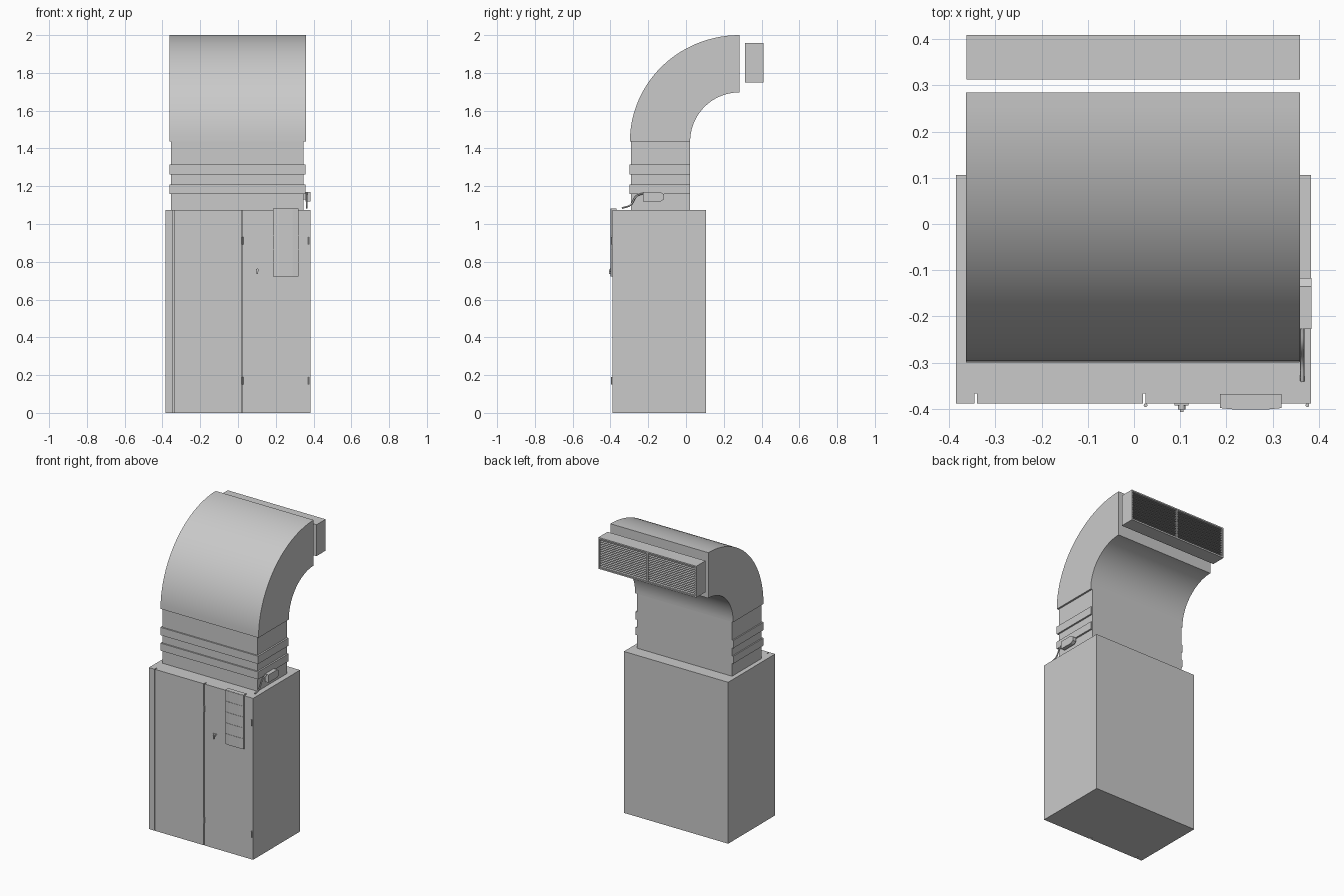
import bpy, bmesh, math
from mathutils import Vector

cube = bpy.data.objects.get("Cube")
if cube:
    bpy.data.objects.remove(cube, do_unlink=True)

grey = bpy.data.materials.new("plain grey")
grey.use_nodes = True
colour = (0.59, 0.59, 0.59, 1)
grey.diffuse_color = colour
grey.node_tree.nodes["Principled BSDF"].inputs["Base Color"].default_value = colour


def finish(name, bm, smooth=False):
    bmesh.ops.recalc_face_normals(bm, faces=bm.faces)
    mesh = bpy.data.meshes.new(name)
    bm.to_mesh(mesh)
    bm.free()
    mesh.materials.append(grey)
    obj = bpy.data.objects.new(name, mesh)
    bpy.context.collection.objects.link(obj)
    if smooth:
        bpy.ops.object.select_all(action='DESELECT')
        obj.select_set(True)
        bpy.context.view_layer.objects.active = obj
        bpy.ops.object.shade_smooth_by_angle(angle=math.radians(30))
    return obj


def prism(name, profile, axis, low, high, smooth=False):
    """Extrude an outline along x (profile in y, z) or z (profile in x, y)."""
    bm = bmesh.new()
    if axis == 'x':
        verts = [bm.verts.new((low, a, b)) for a, b in profile]
        step = Vector((high - low, 0, 0))
    else:
        verts = [bm.verts.new((a, b, low)) for a, b in profile]
        step = Vector((0, 0, high - low))
    face = bm.faces.new(verts)
    ext = bmesh.ops.extrude_face_region(bm, geom=[face], use_keep_orig=True)
    moved = [g for g in ext["geom"] if isinstance(g, bmesh.types.BMVert)]
    bmesh.ops.translate(bm, verts=moved, vec=step)
    return finish(name, bm, smooth)


def box(name, x, y, z):
    return prism(name, [(x[0], y[0]), (x[1], y[0]), (x[1], y[1]), (x[0], y[1])],
                 'z', z[0], z[1])


def rod(name, centre, radius, length, along_y=False):
    bm = bmesh.new()
    bmesh.ops.create_cone(bm, cap_ends=True, segments=16, radius1=radius,
                          radius2=radius, depth=length)
    obj = finish(name, bm, True)
    obj.location = centre
    if along_y:
        obj.rotation_euler.x = math.pi / 2
    return obj


# Cabinet with two door seams cut into its outline
front, back, seam = -0.388, 0.106, -0.367
outline = [(-0.385, back), (-0.385, front)]
for x in (-0.342, 0.022):
    outline += [(x - 0.003, front), (x - 0.003, seam),
                (x + 0.003, seam), (x + 0.003, front)]
outline += [(0.383, front), (0.383, back)]
prism("cabinet", outline, 'z', 0, 1.075)

# Door hinges
for side, x in (("middle", 0.025), ("left", 0.375)):
    for level, z in (("upper", 0.912), ("lower", 0.17)):
        rod(f"{side}_{level}_hinge", (x, -0.392, z), 0.004, 0.04)

# Door lock
box("lock_plate", (0.088, 0.118), (-0.392, front), (0.748, 0.765))
rod("lock_barrel", (0.103, -0.395, 0.756), 0.008, 0.013, True)
box("lock_handle", (0.099, 0.107), (-0.407, -0.4), (0.736, 0.76))

# Document rack with a bowed front, hooked over the cabinet edge
left, right = 0.186, 0.319
bow = [(left, -0.398), (left + 0.03, -0.401), (right - 0.03, -0.401), (right, -0.398)]
prism("rack_body", [(x, y + 0.002) for x, y in bow] + [(right, front), (left, front)],
      'z', 0.723, 1.083)
box("rack_hook", (left, right), (-0.394, -0.368), (1.075, 1.083))
pockets = 5
height = (1.083 - 0.723) / pockets
for i in range(pockets):
    z = 0.723 + i * height
    prism(f"rack_pocket_{i + 1}", bow + [(right, -0.392), (left, -0.392)],
          'z', z, z + height - 0.0015)

# Duct neck and its two raised bands
box("duct_neck", (-0.355, 0.347), (-0.29, 0.022), (1.075, 1.437))
for i, (low, high) in enumerate(((1.16, 1.21), (1.263, 1.315))):
    box(f"duct_band_{i + 1}", (-0.363, 0.358), (-0.299, 0.021), (low, high))

# Curved duct elbow
base_z, mouth_y, steps = 1.437, 0.284, 28
angles = [math.pi / 2 * i / steps for i in range(steps + 1)]
outer = [(mouth_y - 0.581 * math.cos(a), base_z + 0.563 * math.sin(a)) for a in angles]
inner = [(mouth_y - 0.262 * math.cos(a), base_z + 0.26 * math.sin(a)) for a in angles]
prism("duct_elbow", outer + inner[::-1], 'x', -0.363, 0.359, True)

# Outlet grille: frame, rear panel, divider and slats
gx, gy, gz, rim = (-0.362, 0.359), (0.313, 0.409), (1.748, 1.957), 0.009
box("grille_panel", gx, (gy[0], 0.38), gz)
box("grille_bottom_rim", gx, (0.38, gy[1]), (gz[0], gz[0] + rim))
box("grille_top_rim", gx, (0.38, gy[1]), (gz[1] - rim, gz[1]))
inside = (gz[0] + rim, gz[1] - rim)
box("grille_right_rim", (gx[0], gx[0] + rim), (0.38, gy[1]), inside)
box("grille_left_rim", (gx[1] - rim, gx[1]), (0.38, gy[1]), inside)
box("grille_divider", (-0.006, 0.004), (0.38, 0.408), inside)
slats = 16
pitch = (inside[1] - inside[0]) / slats
for i in range(slats):
    z = inside[0] + (i + 0.5) * pitch
    prism(f"grille_slat_{i + 1}",
          [(0.385, z + 0.002), (0.405, z - 0.004), (0.405, z - 0.001), (0.385, z + 0.005)],
          'x', gx[0] + rim, gx[1] - rim)

# Sensor box on the duct side
prism("sensor_box",
      [(-0.227, 1.118), (-0.135, 1.118), (-0.117, 1.13), (-0.117, 1.157),
       (-0.135, 1.17), (-0.227, 1.17)], 'x', 0.358, 0.384)
box("sensor_bracket", (0.34, 0.36), (-0.2, -0.14), (1.13, 1.165))

# Sensor cable
curve = bpy.data.curves.new("sensor_cable", 'CURVE')
curve.dimensions = '3D'
curve.bevel_depth = 0.0045
curve.bevel_resolution = 2
curve.resolution_u = 6
spline = curve.splines.new('BEZIER')
path = [(-0.34, 1.084), (-0.295, 1.1), (-0.262, 1.148), (-0.225, 1.163)]
spline.bezier_points.add(len(path) - 1)
for point, (y, z) in zip(spline.bezier_points, path):
    point.co = (0.364, y, z)
    point.handle_left_type = point.handle_right_type = 'AUTO'
curve.use_fill_caps = True
curve.materials.append(grey)
bpy.context.collection.objects.link(bpy.data.objects.new("sensor_cable", curve))
